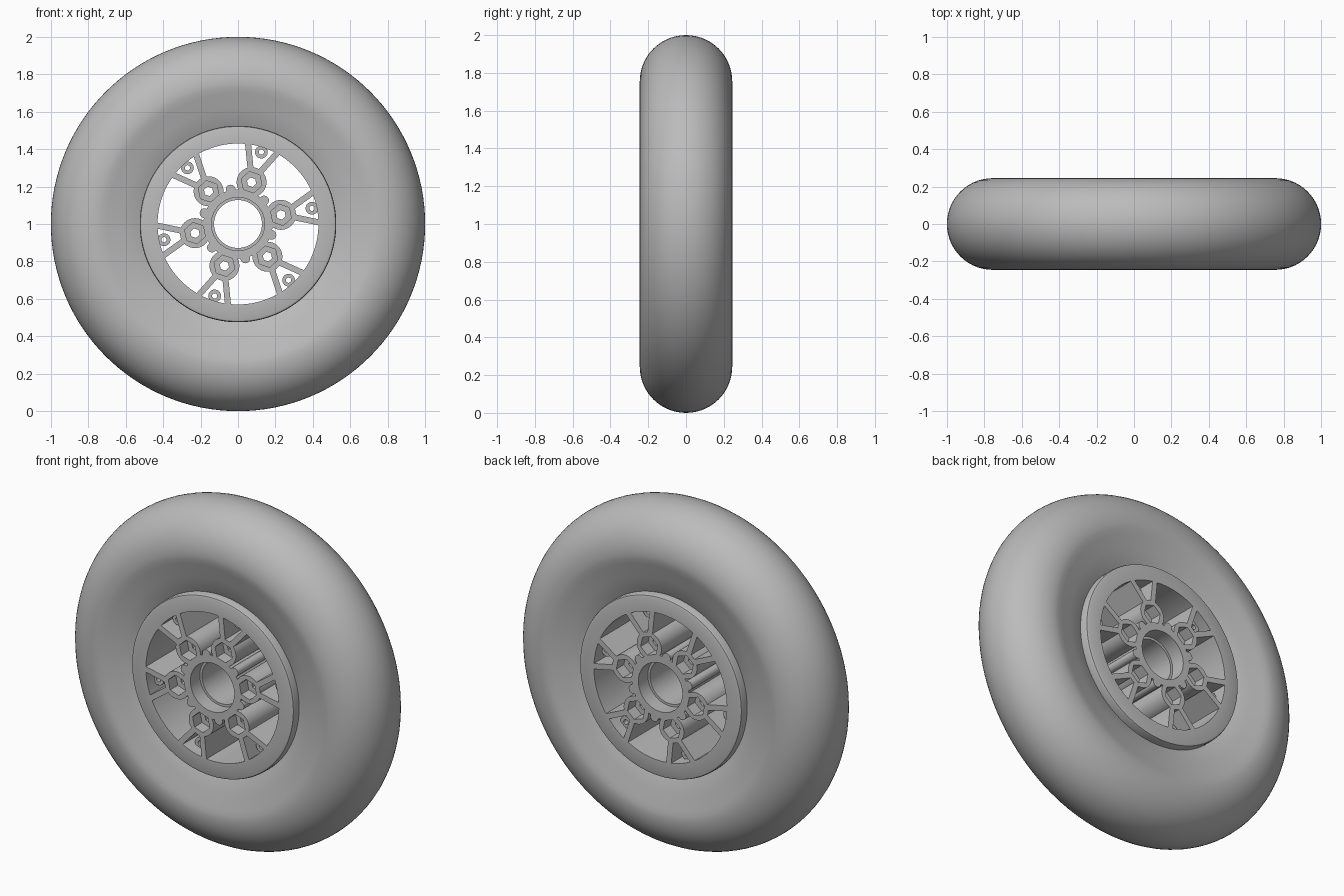
import bpy, bmesh, math
from mathutils import Vector

if "Cube" in bpy.data.objects:
    bpy.data.objects.remove(bpy.data.objects["Cube"], do_unlink=True)

FACE = 0.237          # half width of the wheel centre
BOSS_R = 0.235        # pitch radius of the bolt bosses
START = 12            # angle of the first boss in degrees
BOSSES = [START + 60 * k for k in range(6)]

grey = bpy.data.materials.new("plain grey")
grey.use_nodes = True
grey.diffuse_color = (0.5, 0.5, 0.5, 1)
grey.node_tree.nodes["Principled BSDF"].inputs["Base Color"].default_value = (0.5, 0.5, 0.5, 1)


def polar(r, deg):
    a = math.radians(deg)
    return Vector((r * math.cos(a), r * math.sin(a)))


def at(p, y):
    """Point of the wheel plane p at depth y."""
    return Vector((p[0], y, p[1] + 1))


def finish(name, bm):
    bmesh.ops.recalc_face_normals(bm, faces=bm.faces)
    mesh = bpy.data.meshes.new(name)
    bm.to_mesh(mesh)
    bm.free()
    obj = bpy.data.objects.new(name, mesh)
    mesh.materials.append(grey)
    bpy.context.collection.objects.link(obj)
    return obj


def smooth(obj, angle=30):
    bpy.ops.object.select_all(action="DESELECT")
    obj.select_set(True)
    bpy.context.view_layer.objects.active = obj
    bpy.ops.object.shade_smooth_by_angle(angle=math.radians(angle))


def loft(bm, rings, closed=False):
    """Skin rings of points; cap the ends or join them up."""
    loops = [[bm.verts.new(p) for p in ring] for ring in rings]
    n = len(loops[0])
    pairs = list(zip(loops, loops[1:]))
    if closed:
        pairs.append((loops[-1], loops[0]))
    else:
        bm.faces.new(loops[0])
        bm.faces.new(loops[-1])
    for a, b in pairs:
        for i in range(n):
            j = (i + 1) % n
            bm.faces.new((a[i], a[j], b[j], b[i]))


def circle(center, r, y, n=32):
    return [at(center + polar(r, 360 * i / n), y) for i in range(n)]


def hexagon(center, r, y, turn, n=24):
    """Hexagon sampled with n points, starting on a corner."""
    pts = []
    for i in range(n):
        step = 360 * i / n
        rad = r * math.cos(math.radians(30)) / math.cos(math.radians(step % 60 - 30))
        pts.append(at(center + polar(rad, step + turn), y))
    return pts


def lathe(bm, profile, center=Vector((0, 0)), n=128):
    """Closed (radius, depth) profile turned about the axle direction."""
    loft(bm, [circle(center, r, y, n) for r, y in profile], closed=True)


def both_sides(half):
    """Mirror a front half profile to the back."""
    return half + [(r, -y) for r, y in reversed(half)]


# Tyre: round crown with sidewalls dished in towards the rim
bm = bmesh.new()
crown = [(0.755 + 0.245 * math.sin(t), 0.245 * math.cos(t))
         for t in [math.pi / 2 * i / 14 for i in range(14)]]
side = [(0.5, 0.17), (0.525, 0.185), (0.62, 0.213), (0.7, 0.235), (0.73, 0.243)]
front = side + crown
lathe(bm, front + [(1, 0)] + [(r, -y) for r, y in reversed(front)])
smooth(finish("tyre", bm))

# Rim: wide barrel with a rounded outer lip
bm = bmesh.new()
lathe(bm, both_sides([(0.43, FACE), (0.51, FACE), (0.521, FACE - 0.004),
                      (0.525, FACE - 0.015), (0.525, 0.16)]))
smooth(finish("rim", bm))

# Wheel centre: hub, small hub ribs, bolt bosses and split spokes
bm = bmesh.new()
lathe(bm, both_sides([(0.142, FACE), (0.185, FACE)]), n=96)
for deg in BOSSES:
    rib = polar(0.188, deg + 30)
    loft(bm, [circle(rib, 0.026, y, 20) for y in (-FACE, FACE)])
    boss = polar(BOSS_R, deg)
    loft(bm, [circle(boss, 0.08, y, 40) for y in (-FACE, FACE)])
    for s in (-1, 1):
        a = polar(0.285, deg + s * 4)
        b = polar(0.437, deg + s * 11)
        d = (b - a).normalized() * 0.016
        w = Vector((-d.y, d.x))
        loft(bm, [[at(p, y) for p in (a + w, b + w, b - w, a - w)] for y in (-FACE, FACE)])
centre = finish("wheel_centre", bm)

# Cutter: hexagonal nut pockets on both sides joined by a bolt hole
bm = bmesh.new()
for deg in BOSSES:
    c = polar(BOSS_R, deg)
    turn = deg + 30
    floor = FACE - 0.07
    loft(bm, [hexagon(c, 0.058, -0.3, turn), hexagon(c, 0.058, -floor, turn),
              hexagon(c, 0.026, -floor, turn), hexagon(c, 0.026, floor, turn),
              hexagon(c, 0.058, floor, turn), hexagon(c, 0.058, 0.3, turn)])
cutter = finish("pocket_cutter", bm)
cutter.hide_render = True

cut = centre.modifiers.new("pockets", "BOOLEAN")
cut.operation = "DIFFERENCE"
cut.solver = "EXACT"
cut.use_self = True
cut.object = cutter
bpy.context.view_layer.update()
graph = bpy.context.evaluated_depsgraph_get()
mesh = bpy.data.meshes.new_from_object(centre.evaluated_get(graph))
centre.modifiers.clear()
centre.data = mesh
bpy.data.objects.remove(cutter, do_unlink=True)
smooth(centre)

# Bearing seat: narrower ring inside the hub bore
bm = bmesh.new()
lathe(bm, both_sides([(0.128, 0.15), (0.146, 0.15)]), n=96)
smooth(finish("bearing_seat", bm))

# Screw tubes on the barrel between each pair of spokes
for k, deg in enumerate(BOSSES):
    bm = bmesh.new()
    lathe(bm, both_sides([(0.014, 0.17), (0.034, 0.17)]), polar(0.404, deg), 24)
    smooth(finish(f"screw_tube_{k + 1}", bm))
